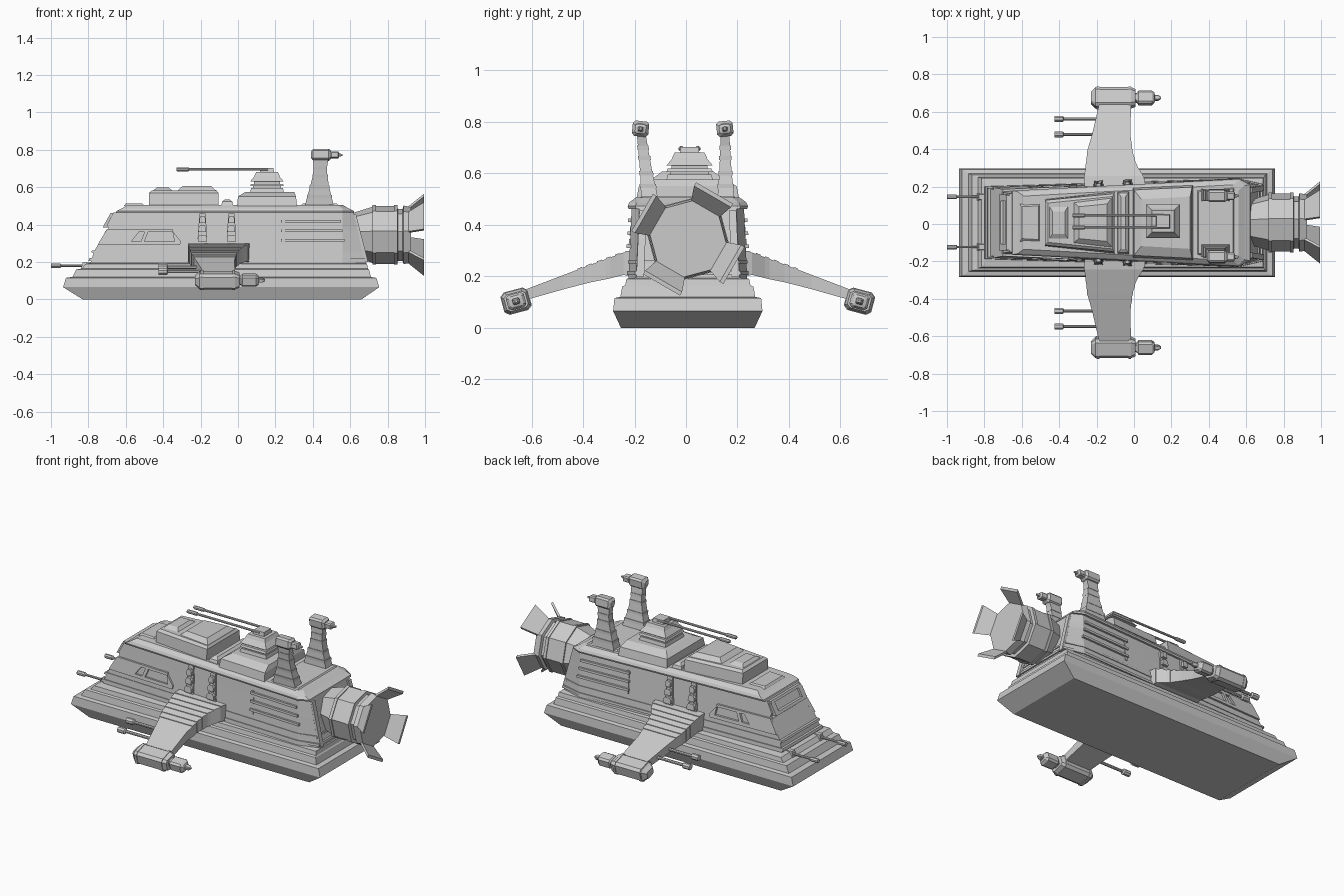
import bpy, bmesh, math
from mathutils import Vector

if "Cube" in bpy.data.objects:
    bpy.data.objects.remove(bpy.data.objects["Cube"])

CY = 0.007  # hull centre line


def loft(name, rings):
    """Skin a list of equal-length point rings and cap both ends."""
    bm = bmesh.new()
    vs = [[bm.verts.new((p[0], p[1] + CY, p[2])) for p in r] for r in rings]
    n = len(vs[0])
    for a, b in zip(vs, vs[1:]):
        for i in range(n):
            bm.faces.new((a[i], a[(i + 1) % n], b[(i + 1) % n], b[i]))
    bm.faces.new(vs[0])
    bm.faces.new(vs[-1])
    bmesh.ops.recalc_face_normals(bm, faces=bm.faces)
    me = bpy.data.meshes.new(name)
    bm.to_mesh(me)
    bm.free()
    ob = bpy.data.objects.new(name, me)
    bpy.context.collection.objects.link(ob)
    return ob


def rect(z, x0, x1, w0, w1=None, yc=0):
    w1 = w0 if w1 is None else w1
    return [(x0, yc - w0, z), (x1, yc - w1, z), (x1, yc + w1, z), (x0, yc + w0, z)]


def tiers(name, rows, yc=0):
    return loft(name, [rect(*r, yc=yc) for r in rows])


def ngon(x, y, z, r, n=8, rot=0.0):
    return [(x, y + r * math.cos(rot + 2 * math.pi * i / n),
             z + r * math.sin(rot + 2 * math.pi * i / n)) for i in range(n)]


def tube(name, y, z, prof, n=8, rot=math.pi / 8):
    return loft(name, [ngon(x, y, z, r, n, rot) for x, r in prof])


def pod_ring(x, y, z, hy, hz, tilt):
    k, c, s = 0.68, math.cos(tilt), math.sin(tilt)
    pts = [(1, -k), (1, k), (k, 1), (-k, 1), (-1, k), (-1, -k), (-k, -1), (k, -1)]
    return [(x, y + a * hy * c - b * hz * s, z + a * hy * s + b * hz * c) for a, b in pts]


def pod(name, y, z, prof, tilt):
    return loft(name, [pod_ring(x, y, z, hy, hz, tilt) for x, hy, hz in prof])


# Cabin half width at a given position
def W(x, z):
    t = (z - 0.2) / 0.26
    f = (x + 0.75) / 1.3
    return (0.19 - 0.038 * t) * (1 - f) + (0.23 - 0.012 * t) * f


def side_panel(name, pts, depth):
    for s, tag in ((-1, "near"), (1, "far")):
        loft(f"{name}_{tag}", [[(x, s * (W(x, z) + d), z) for x, z in pts]
                               for d in (-0.015, depth)])


def cabin_ring(z, x0, x1, grow=0.0):
    xm = min(0.56, x1 - 0.03)
    a, b, c = W(x0, z) + grow, W(xm, z) + grow, W(xm, z) - 0.03 + grow
    return [(x0, -a, z), (xm, -b, z), (x1, -c, z), (x1, c, z), (xm, b, z), (x0, a, z)]


# Stepped lower hull
tiers("lower_hull", [(0, -.83, .66, .26), (.065, -.935, .755, .29), (.115, -.92, .74, .285),
                     (.12, -.885, .71, .262), (.16, -.865, .70, .255), (.165, -.835, .695, .243),
                     (.19, -.815, .69, .238), (.195, -.79, .68, .2)])
# Cabin body, lip and deck
loft("cabin", [cabin_ring(.19, -.79, .685), cabin_ring(.255, -.77, .665), cabin_ring(.37, -.705, .64),
               cabin_ring(.375, -.69, .638), cabin_ring(.4, -.70, .633), cabin_ring(.465, -.665, .618)])
loft("cabin_skirt", [cabin_ring(.205, -.80, .69, .006), cabin_ring(.22, -.795, .687, .006)])
loft("cabin_belt", [cabin_ring(.25, -.785, .672, .004), cabin_ring(.262, -.78, .67, .004)])
loft("deck_lip", [cabin_ring(.462, -.655, .622, .012), cabin_ring(.472, -.65, .62, .016),
                  cabin_ring(.487, -.62, .59, .01), cabin_ring(.505, -.59, .56, -.012)])

# Front windscreen frame
def front_bar(name, y0, y1, z0, z1):
    def fx(z):
        return -.70 + (z - .4) * .54
    loft(name, [[(fx(z) + d, y, z) for y, z in ((y0, z0), (y1, z0), (y1, z1), (y0, z1))]
                for d in (-.015, .02)])

front_bar("windscreen_sill", -.15, .15, .385, .40)
front_bar("windscreen_top", -.145, .145, .45, .463)
for s, tag in ((-1, "near"), (1, "far")):
    front_bar(f"windscreen_post_{tag}", s * .115, s * .15, .40, .45)

# Side window frames
side_panel("window_sill", [(-.75, .29), (-.31, .29), (-.305, .31), (-.74, .31)], .012)
side_panel("window_head", [(-.71, .36), (-.345, .36), (-.35, .375), (-.70, .375)], .012)
side_panel("window_front_post", [(-.74, .31), (-.57, .31), (-.53, .36), (-.71, .36)], .012)
side_panel("window_mid_post", [(-.52, .31), (-.50, .31), (-.48, .36), (-.50, .36)], .012)
side_panel("window_rear_post", [(-.34, .31), (-.305, .31), (-.345, .36), (-.35, .36)], .012)
# Rear side vents and edge post
for i in range(3):
    z = .31 + .05 * i
    side_panel(f"vent_{i}", [(.23, z), (.57 - .01 * i, z), (.57 - .01 * i, z + .014), (.23, z + .014)], .012)
side_panel("vent_post", [(.235, .29), (.25, .29), (.25, .43), (.235, .43)], .004)
# Side pipe stacks above the wings
for j, cx in enumerate((-.19, -.035)):
    side_panel(f"stack_plate_{j}", [(cx - .028, .29), (cx + .028, .29), (cx + .016, .46), (cx - .016, .46)], .01)
    for i in range(3):
        z, h = .325 + .05 * i, .024 - .004 * i
        side_panel(f"stack_knob_{j}_{i}", [(cx - h, z - .016), (cx + h, z - .016), (cx + h, z + .008),
                                           (cx + h * .6, z + .02), (cx - h * .6, z + .02), (cx - h, z + .008)], .028)

# Roof blocks
tiers("front_hatch", [(.5, -.61, -.5, .10, .105), (.512, -.60, -.51, .085, .09)])
tiers("roof_block", [(.5, -.475, -.105, .125, .165), (.57, -.475, -.105, .12, .155), (.583, -.46, -.115, .105, .14)])
tiers("roof_block_front_cap", [(.58, -.455, -.35, .09), (.598, -.435, -.37, .06)])
tiers("roof_block_rear_cap", [(.58, -.325, -.115, .11, .135), (.607, -.295, -.145, .085, .10)])
tiers("roof_vent", [(.5, -.09, -.025, .165, .17), (.522, -.085, -.03, .16), (.535, -.07, -.045, .14)])
tiers("turret_base", [(.5, -.005, .315, .185, .2), (.55, 0, .31, .175, .19), (.575, .04, .30, .125, .14)])
tiers("rear_deck_plate", [(.5, .335, .54, .175, .19), (.512, .345, .53, .165, .18)])

# Stepped turret with twin barrels
TY = .007
for i, (z0, z1, a, b) in enumerate(((.575, .595, .09, .085), (.595, .605, .075, .075), (.605, .618, .09, .085),
                                    (.618, .63, .07, .07), (.63, .66, .09, .065), (.66, .68, .068, .058),
                                    (.68, .703, .038, .034))):
    tiers(f"turret_tier_{i}", [(z0, .155 - a, .155 + a, a), (z1, .155 - b, .155 + b, b)], TY)
for s, tag in ((-1, "near"), (1, "far")):
    tube(f"turret_barrel_{tag}", TY + s * .032, .695,
         [(-.33, .009), (-.325, .011), (-.265, .011), (-.26, .007), (.16, .007)])

# Bow guns
for y, tag in ((-.13, "near"), (.138, "far")):
    tube(f"bow_gun_{tag}", y, .18, [(-1, .013), (-.95, .013), (-.945, .007), (-.75, .007)])
    tiers(f"bow_gun_mount_{tag}", [(.16, -.84, -.76, .02), (.198, -.83, -.76, .014)], y)

# Wings: y, x0, x1, z top, z bottom
WING = [(.19, -.265, .065, .30, .195), (.25, -.265, .05, .292, .205), (.31, -.257, .012, .27, .19),
        (.38, -.25, -.008, .244, .176), (.48, -.222, -.02, .206, .15), (.64, -.185, -.015, .145, .105)]


def wing_at(y, grow=0.0):
    for a, b in zip(WING, WING[1:]):
        if y <= b[0] + 1e-6:
            t = (y - a[0]) / (b[0] - a[0])
            x0, x1, zt, zb = (a[k] + (b[k] - a[k]) * t for k in range(1, 5))
            g = grow * .3
            return [(x0 - g, y, zb), (x1 + g, y, zb), (x1 + g, y, zt + grow), (x0 - g, y, zt + grow)]


def flip(ring, s):
    return [(x, s * y, z) for x, y, z in ring]


for s, tag in ((-1, "near"), (1, "far")):
    loft(f"wing_{tag}", [flip(wing_at(w[0]), s) for w in WING])
    for i, y in enumerate((.225, .265, .30, .335, .375, .41)):
        loft(f"wing_rib_{tag}_{i}", [flip(wing_at(y, .004), s), flip(wing_at(y + .018, .004), s)])
    # Wing tip pod and thruster
    py, pz, tilt = s * .667, .103, -s * .26
    pod(f"wing_pod_{tag}", py, pz, [(-.23, .03, .022), (-.215, .043, .033), (-.205, .052, .042),
                                    (-.015, .052, .042), (.008, .043, .033)], tilt)
    for i, x in enumerate((-.2, -.03)):
        pod(f"wing_pod_band_{tag}_{i}", py, pz, [(x, .055, .045), (x + .015, .055, .045)], tilt)
    pod(f"wing_thruster_{tag}", py, pz, [(.0, .02, .02), (.015, .024, .022), (.025, .036, .03), (.095, .036, .03),
                                         (.108, .026, .022), (.112, .014, .012), (.13, .014, .012),
                                         (.145, .005, .005)], tilt)
    # Wing guns
    for i, (y, z) in enumerate(((.472, .172), (.555, .148))):
        tube(f"wing_gun_{tag}_{i}", s * y, z, [(-.425, .018), (-.38, .018), (-.375, .009), (-.15, .009)])

    # Tail fins: z, x0, x1, half thickness (the near one leans outward)
    fin = [(.49, .355, .515, .034), (.55, .37, .50, .029), (.60, .385, .487, .024),
           (.66, .40, .478, .021), (.70, .405, .475, .019), (.76, .40, .485, .017)]

    def fin_y(z):
        return -.148 - .13 * (z - .5) if s < 0 else .148 - .015 * (z - .5)

    loft(f"tail_fin_{tag}", [rect(z, a, b, h, yc=fin_y(z)) for z, a, b, h in fin])
    for i, (z, a, b, h) in enumerate(fin[1:5]):
        loft(f"tail_fin_rib_{tag}_{i}", [rect(z + d, a - .002, b + .002, h + .003, yc=fin_y(z + d))
                                         for d in (-.009, .008)])
    fy = fin_y(.773)
    pod(f"tail_pod_{tag}", fy, .773, [(.39, .018, .015), (.402, .032, .03), (.485, .032, .03),
                                      (.498, .022, .02)], s * .1)
    pod(f"tail_thruster_{tag}", fy, .772, [(.49, .012, .01), (.5, .022, .018), (.535, .022, .018),
                                           (.54, .01, .009), (.56, .005, .004)], s * .1)

# Octagonal main engine
EY, EZ, ROT = .001, .345, math.radians(37.5)
tube("engine_body", EY, EZ, [(.58, .11), (.62, .12), (.715, .15), (.725, .156), (.85, .156), (.855, .14),
                             (.88, .14), (.885, .158), (.925, .15)], 8, ROT)
for i, x in enumerate((.72, .835)):
    tube(f"engine_band_{i}", EY, EZ, [(x, .161), (x + .018, .161)], 8, ROT)
# Four flared engine petals
for i in range(4):
    a = math.radians(60 + 90 * i)
    n, t = Vector((0, math.cos(a), math.sin(a))), Vector((0, -math.sin(a), math.cos(a)))
    c = Vector((0, EY, EZ))
    loft(f"engine_petal_{i}", [[c + Vector((x, 0, 0)) + n * (r + d) + t * w
                                for x, r, w in ((.91, .135, -.06), (.995, .2, -.083),
                                                (.995, .2, .083), (.91, .135, .06))] for d in (-.01, .006)])

# Rear frame posts around the engine
for s, tag in ((-1, "near"), (1, "far")):
    loft(f"rear_post_{tag}", [[(.69 + d, s * .2, .2), (.69 + d, s * .17, .2), (.625 + d, s * .16, .455),
                               (.625 + d, s * .188, .455)] for d in (-.02, .006)])
